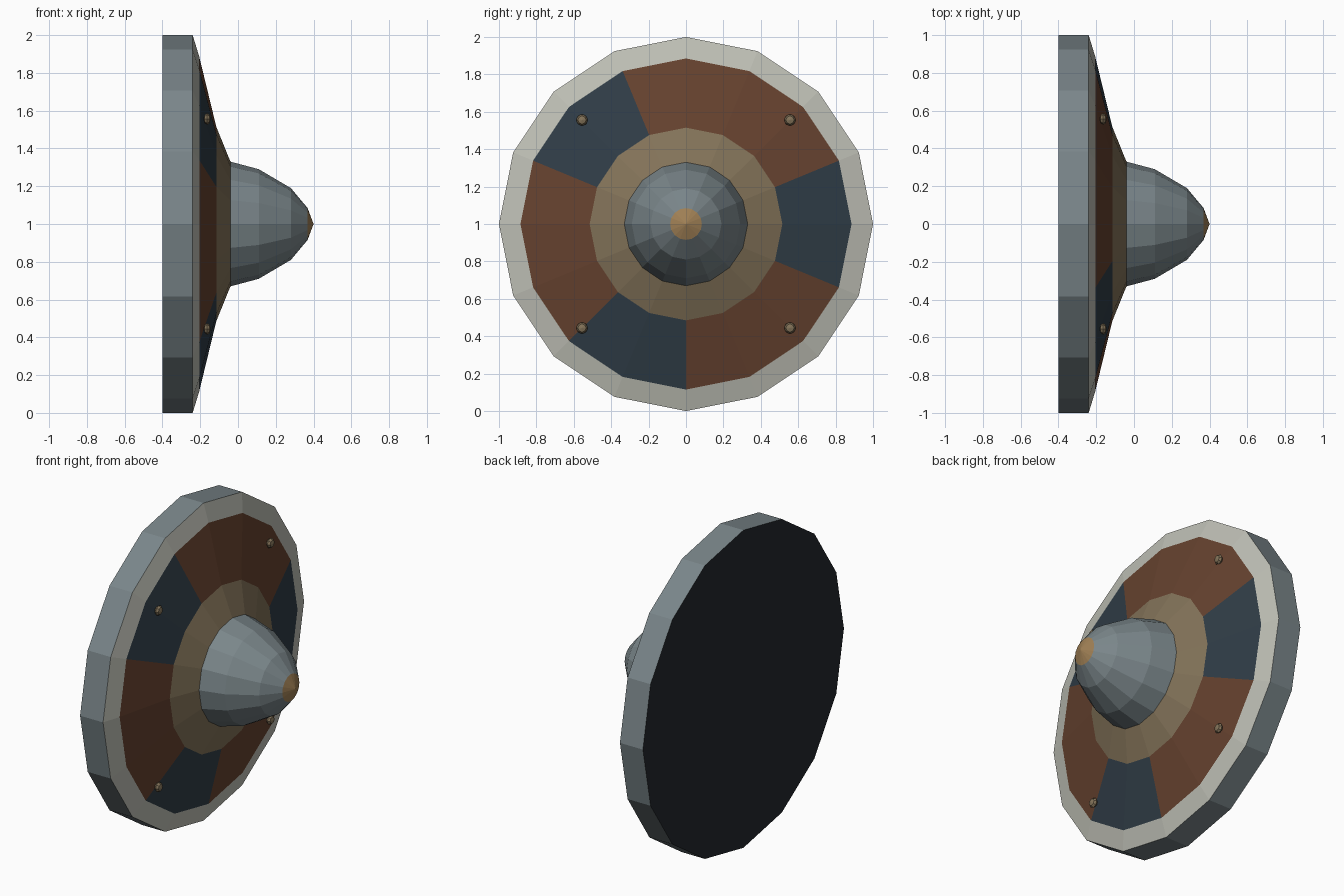
import bpy, bmesh, math
from mathutils import Matrix

if "Cube" in bpy.data.objects:
    bpy.data.objects.remove(bpy.data.objects["Cube"])

SIDES = 16
CZ = 1.0  # height of the shield's axis


def srgb(h):
    def lin(c):
        return c / 12.92 if c <= 0.04045 else ((c + 0.055) / 1.055) ** 2.4
    return tuple(lin(int(h[i:i + 2], 16) / 255) for i in (0, 2, 4)) + (1.0,)


def material(name, h):
    m = bpy.data.materials.new(name)
    m.diffuse_color = srgb(h)
    m.use_nodes = True
    m.node_tree.nodes["Principled BSDF"].inputs["Base Color"].default_value = m.diffuse_color
    return m


steel = material("steel", "7A868A")
pale = material("pale_trim", "BFC0B6")
brown = material("red_brown", "66422F")
blue = material("slate_blue", "303D47")
tan = material("tan", "837359")
gold = material("gold_tip", "A08055")
dark = material("dark_back", "24282E")


def finish(bm, name, mats):
    me = bpy.data.meshes.new(name)
    bm.to_mesh(me)
    bm.free()
    for m in mats:
        me.materials.append(m)
    ob = bpy.data.objects.new(name, me)
    bpy.context.collection.objects.link(ob)
    return ob


def lathe(name, profile, mats, pick=lambda band, seg: 0):
    """Spin (x, radius) points around the x axis with flat facets."""
    bm = bmesh.new()
    rings = []
    for x, r in profile:
        if r == 0:
            rings.append([bm.verts.new((x, 0, CZ))] * SIDES)
        else:
            rings.append([bm.verts.new((x, r * math.cos(a), CZ + r * math.sin(a)))
                          for a in (2 * math.pi * i / SIDES for i in range(SIDES))])
    for k in range(len(rings) - 1):
        lo, hi = rings[k], rings[k + 1]
        for i in range(SIDES):
            j = (i + 1) % SIDES
            corners = list(dict.fromkeys((lo[i], lo[j], hi[j], hi[i])))
            bm.faces.new(corners).material_index = pick(k, i)
    return finish(bm, name, mats)


# Backing disc, steel edge and pale front trim
lathe("rim", [(-0.4, 0), (-0.4, 1.0), (-0.24, 1.0), (-0.205, 0.885)],
      [dark, steel, pale], lambda band, seg: band)

# Sloped face with three blue sectors on red-brown
BLUE = {15, 0, 5, 6, 10, 11}
lathe("face_panels", [(-0.205, 0.885), (-0.115, 0.515)], [brown, blue],
      lambda band, seg: int(seg in BLUE))

# Tan collar around the boss
lathe("collar", [(-0.115, 0.515), (-0.04, 0.33)], [tan])

# Domed boss with a gold point
lathe("boss", [(-0.04, 0.33), (0.11, 0.29), (0.28, 0.19), (0.368, 0.085), (0.4, 0)],
      [steel, gold], lambda band, seg: int(band == 3))

# Four flattened rivets
for sy in (-1, 1):
    for sz in (-1, 1):
        bm = bmesh.new()
        mat = (Matrix.Translation((-0.163, sy * 0.556, CZ + sz * 0.556))
               @ Matrix.Diagonal((0.6, 1, 1, 1))
               @ Matrix.Rotation(math.pi / 2, 4, 'Y'))
        bmesh.ops.create_uvsphere(bm, u_segments=8, v_segments=4, radius=0.031, matrix=mat)
        finish(bm, "rivet", [tan])
